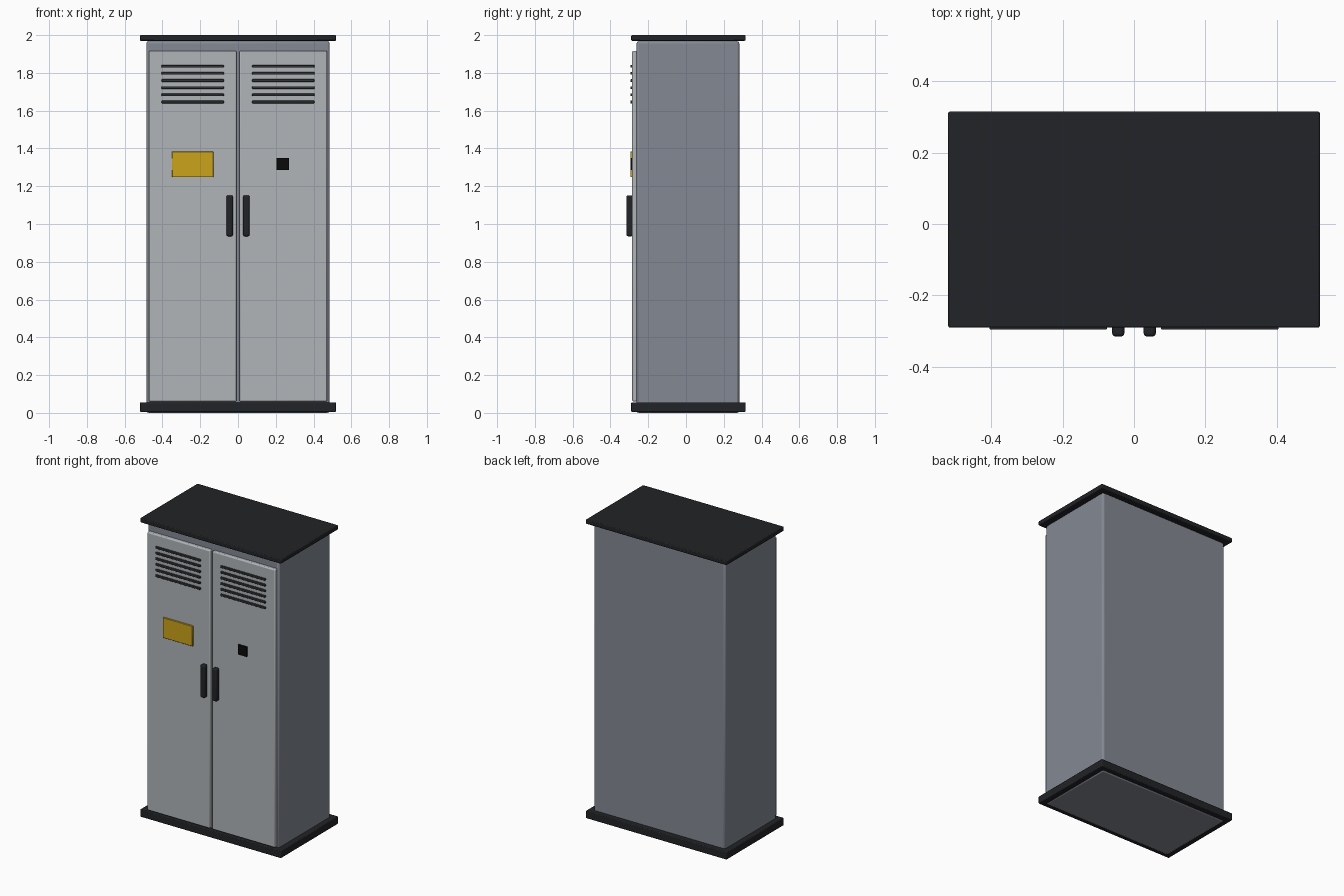
import bpy

if "Cube" in bpy.data.objects:
    bpy.data.objects.remove(bpy.data.objects["Cube"])


def material(name, rgb):
    m = bpy.data.materials.new(name)
    m.diffuse_color = (*rgb, 1)
    m.use_nodes = True
    m.node_tree.nodes["Principled BSDF"].inputs["Base Color"].default_value = m.diffuse_color
    return m


BODY = material("body_grey", (0.23, 0.25, 0.29))
DOOR = material("door_grey", (0.44, 0.46, 0.48))
DARK = material("dark_trim", (0.016, 0.017, 0.02))
SLOT = material("slot_dark", (0.03, 0.035, 0.04))
YELLOW = material("plate_yellow", (0.6, 0.37, 0.01))
BLACK = material("lock_black", (0.003, 0.003, 0.003))


def box(name, x, y, z, mat, bevel=0.0, segments=2):
    """Box from (min, max) ranges, with optional rounded edges."""
    spans = (x, y, z)
    bpy.ops.mesh.primitive_cube_add(size=1, location=[(a + b) / 2 for a, b in spans])
    ob = bpy.context.object
    ob.name = name
    ob.scale = [b - a for a, b in spans]
    bpy.ops.object.transform_apply(location=False, rotation=False, scale=True)
    ob.data.materials.append(mat)
    if bevel:
        mod = ob.modifiers.new("bevel", 'BEVEL')
        mod.width = bevel
        mod.segments = segments
        bpy.ops.object.shade_smooth_by_angle()
    return ob


# Cabinet body, plinth and roof
box("cabinet_body", (-0.485, 0.485), (-0.262, 0.282), (0, 1.968), BODY, 0.012)
box("plinth", (-0.52, 0.52), (-0.29, 0.315), (0.005, 0.056), DARK, 0.005)
box("roof", (-0.52, 0.52), (-0.29, 0.315), (1.97, 2.0), DARK, 0.005)

# Mirrored doors with vents and handles
for side, s in (("left", -1), ("right", 1)):
    def span(a, b):
        return tuple(sorted((s * a, s * b)))

    box(f"{side}_door", span(0.008, 0.472), (-0.285, -0.255), (0.06, 1.917), DOOR, 0.007)
    for i in range(6):
        z = 1.646 + i * 0.0378
        box(f"{side}_vent_{i + 1}", span(0.075, 0.405), (-0.295, -0.28),
            (z - 0.007, z + 0.007), SLOT, 0.003)
    box(f"{side}_handle", span(0.027, 0.061), (-0.315, -0.28), (0.935, 1.152), DARK, 0.009, 3)

# Warning plate and lock
box("warning_plate", (-0.35, -0.13), (-0.295, -0.28), (1.248, 1.383), YELLOW, 0.002, 1)
box("lock", (0.205, 0.27), (-0.295, -0.28), (1.285, 1.35), BLACK)
